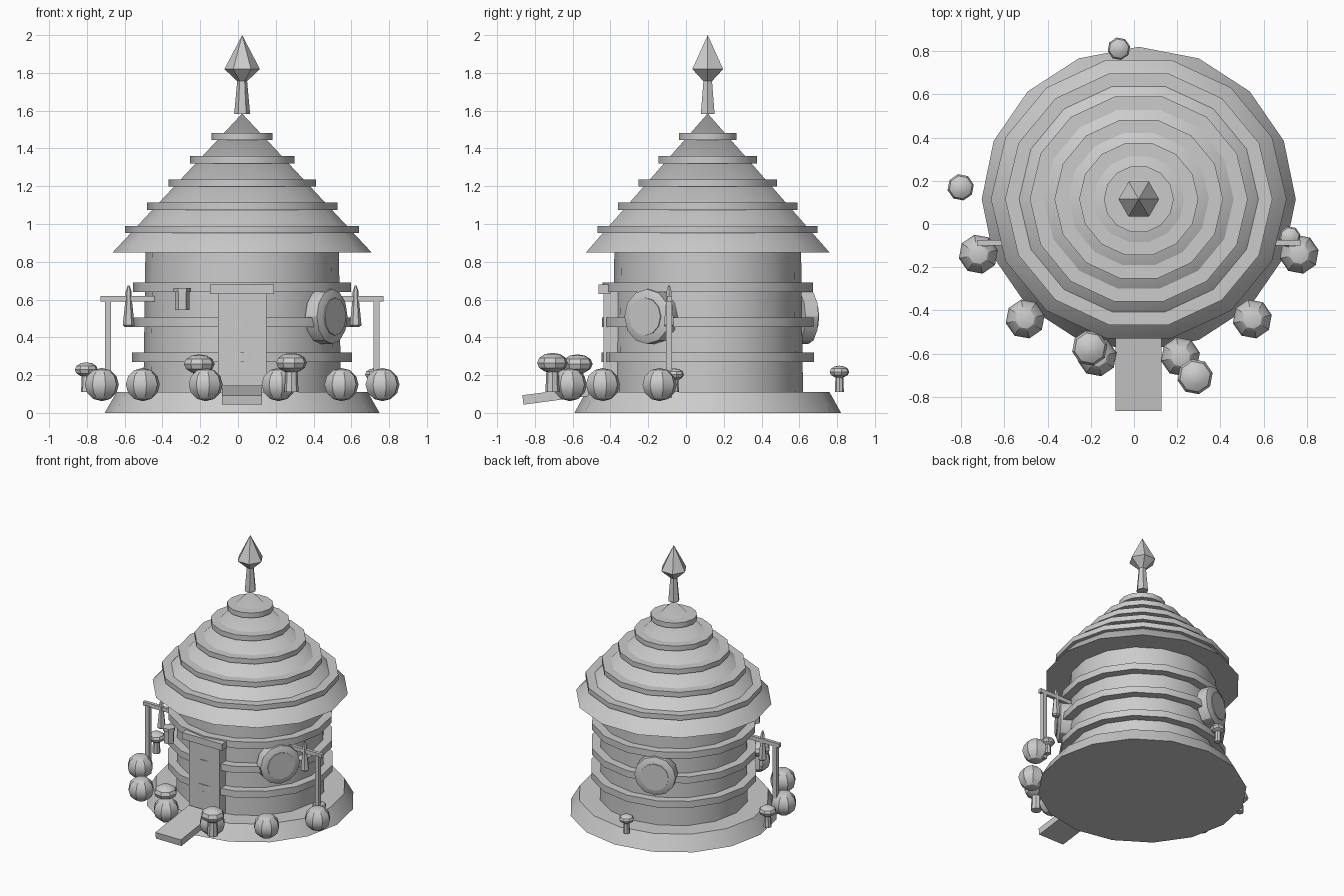
import bpy, bmesh, math
from mathutils import Matrix, Vector

if "Cube" in bpy.data.objects:
    bpy.data.objects.remove(bpy.data.objects["Cube"])

CX, CY = 0.022, 0.115          # axis of the hut
grey = bpy.data.materials.new("plain_grey")
grey.diffuse_color = (0.6, 0.6, 0.6, 1)
grey.use_nodes = True
grey.node_tree.nodes["Principled BSDF"].inputs["Base Color"].default_value = grey.diffuse_color


def finish(name, bm, matrix=None):
    if matrix is not None:
        bm.transform(matrix)
    bmesh.ops.recalc_face_normals(bm, faces=bm.faces[:])
    mesh = bpy.data.meshes.new(name)
    bm.to_mesh(mesh)
    bm.free()
    mesh.materials.append(grey)
    obj = bpy.data.objects.new(name, mesh)
    bpy.context.collection.objects.link(obj)
    bpy.ops.object.select_all(action='DESELECT')
    obj.select_set(True)
    bpy.context.view_layer.objects.active = obj
    bpy.ops.object.shade_smooth_by_angle(angle=math.radians(30))
    return obj


def lathe(name, profile, sides, loc=(0, 0, 0), sy=1.0, turn=0.0, matrix=None):
    """Closed solid from (radius, z) points, listed bottom to top."""
    bm = bmesh.new()
    rings = []
    for r, z in profile:
        if r == 0:
            rings.append([bm.verts.new((0, 0, z))])
        else:
            rings.append([bm.verts.new((r * math.cos(turn + math.tau * i / sides),
                                        r * sy * math.sin(turn + math.tau * i / sides), z))
                          for i in range(sides)])
    for a, b in zip(rings, rings[1:]):
        for i in range(sides):
            j = (i + 1) % sides
            if len(a) == 1:
                bm.faces.new((a[0], b[j], b[i]))
            elif len(b) == 1:
                bm.faces.new((a[i], a[j], b[0]))
            else:
                bm.faces.new((a[i], a[j], b[j], b[i]))
    for ring in (rings[0], rings[-1]):
        if len(ring) > 1:
            bm.faces.new(ring)
    return finish(name, bm, matrix or Matrix.Translation(loc))


def box(name, lo, hi, tilt=0.0):
    lo, hi = Vector(lo), Vector(hi)
    bm = bmesh.new()
    bmesh.ops.create_cube(bm, size=1)
    m = (Matrix.Translation((lo + hi) / 2) @ Matrix.Rotation(tilt, 4, 'X')
         @ Matrix.Diagonal((*(hi - lo), 1)))
    return finish(name, bm, m)


def ball(name, loc, r, height, rings=6):
    bm = bmesh.new()
    bmesh.ops.create_uvsphere(bm, u_segments=8, v_segments=rings, radius=1)
    turn = Matrix.Rotation(math.radians(12), 4, 'Z')
    return finish(name, bm, Matrix.Translation(loc) @ turn @ Matrix.Diagonal((r, r, height, 1)))


# Ground mound and wall
axis = (CX, CY, 0)
lathe("base_mound", [(0.7275, 0), (0.665, 0.11)], 16, axis, 0.97)
lathe("wall", [(0.523, 0.10), (0.512, 0.87)], 16, axis, 0.965)
for n, (z, r) in enumerate([(0.27, 0.582), (0.455, 0.58), (0.64, 0.577)]):
    lathe(f"wall_band_{n + 1}", [(r, z), (r, z + 0.05)], 16, axis, 0.965)

# Conical roof with five hoops
lathe("roof", [(0.685, 0.85), (0, 1.585)], 14, axis, 0.965)
for n in range(5):
    r, z = 0.619 - 0.1143 * n, 0.952 + 0.123 * n
    lathe(f"roof_hoop_{n + 1}", [(r, z), (r, z + 0.038)], 14, axis, 0.965)

# Finial
lathe("finial_stem", [(0.042, 1.583), (0.025, 1.77)], 6, axis)
lathe("finial_spike", [(0.025, 1.755), (0.094, 1.82), (0, 2.0)], 6, axis)

# Door, lintel and ramp
box("door", (-0.106, -0.437, 0.11), (0.15, -0.36, 0.64))
box("lintel", (-0.148, -0.462, 0.63), (0.19, -0.40, 0.68))
box("ramp", (-0.086, -0.865, 0.07), (0.128, -0.46, 0.12), math.radians(7.5))

# Round windows: frame ring and pane
for label, degrees in (("side", -34), ("back", 112)):
    a = math.radians(degrees)
    d = Vector((math.cos(a), math.sin(a), 0))
    place = (Matrix.Translation(Vector((CX, CY, 0.51)) + d * 0.53)
             @ Matrix.Rotation(a, 4, 'Z') @ Matrix.Rotation(math.pi / 2, 4, 'Y'))
    lathe(f"{label}_window_frame", [(0.145, -0.03), (0.145, 0.045), (0.108, 0.06)],
          12, matrix=place)
    lathe(f"{label}_window_pane", [(0.1, 0.0), (0.1, 0.066)], 12, matrix=place)

# Bushes, mirrored about the hut axis
for n, (dx, y) in enumerate([(0.193, -0.615), (0.526, -0.44), (0.743, -0.14)]):
    for side in (-1, 1):
        ball(f"bush_{n + 1}_{'left' if side < 0 else 'right'}",
             (CX + side * dx, y, 0.15), 0.092, 0.088)

# Mushrooms: x, y, cap radius, cap bottom, cap top
for n, (x, y, r, z0, z1) in enumerate([(-0.07, 0.812, 0.053, 0.185, 0.25),
                                       (-0.803, 0.17, 0.062, 0.19, 0.268),
                                       (0.722, -0.06, 0.05, 0.172, 0.236),
                                       (-0.205, -0.575, 0.083, 0.207, 0.31),
                                       (0.283, -0.707, 0.083, 0.212, 0.318)]):
    ball(f"mushroom_cap_{n + 1}", (x, y, (z0 + z1) / 2), r, (z1 - z0) / 2)
    lathe(f"mushroom_stem_{n + 1}", [(r * 0.45, 0.11), (r * 0.38, z0 + 0.03)], 8, (x, y, 0))

# Lamp posts with arm and hanging lantern, mirrored
for side, label in ((-1, "left"), (1, "right")):
    def span(a, b):
        return sorted((CX + side * a, CX + side * b))
    p, q = span(0.695, 0.727)
    box(f"{label}_lamp_post", (p, -0.105, 0.08), (q, -0.075, 0.60))
    p, q = span(0.465, 0.749)
    box(f"{label}_lamp_arm", (p, -0.1, 0.59), (q, -0.075, 0.62))
    lathe(f"{label}_lantern", [(0.02, 0.455), (0.031, 0.465), (0.016, 0.61),
                               (0.016, 0.64), (0.005, 0.675)],
          6, (CX + side * 0.601, -0.09, 0))

# Small lantern beside the door
lathe("wall_lantern_body", [(0.038, 0.545), (0.038, 0.645)], 6, (-0.295, -0.405, 0))
lathe("wall_lantern_cap", [(0.047, 0.64), (0.047, 0.662)], 6, (-0.295, -0.405, 0))
